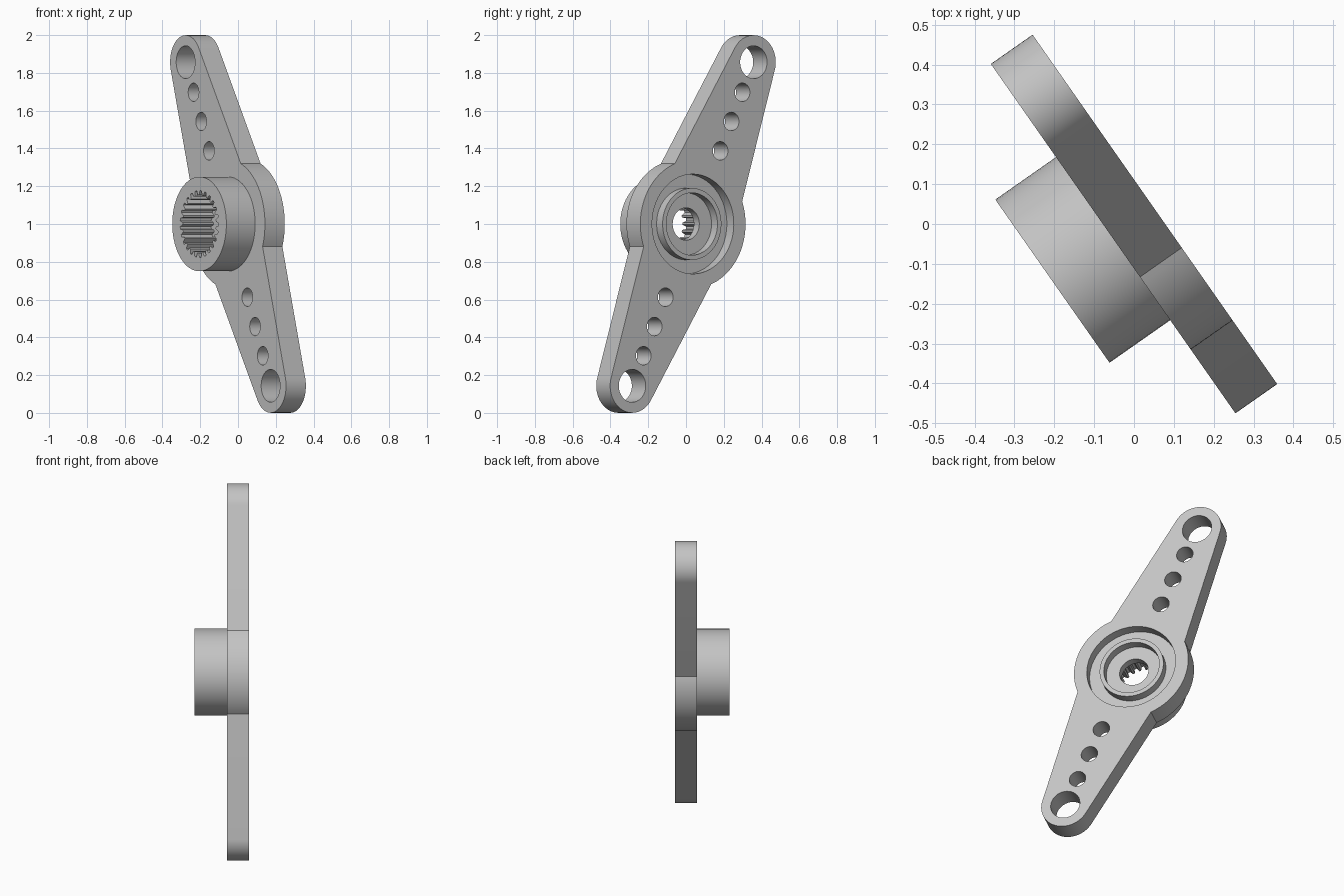
import bpy, bmesh
from math import sin, cos, pi, asin, acos, radians
from mathutils import Matrix, Vector

if "Cube" in bpy.data.objects:
    bpy.data.objects.remove(bpy.data.objects["Cube"])

T = 0.064                 # half plate thickness
REACH, TIP_R = 0.942, 0.143
DISC_R, ROOT_R = 0.34, 0.27

grey = bpy.data.materials.new("light grey plastic")
grey.use_nodes = True
grey.diffuse_color = (0.55, 0.55, 0.55, 1)
grey.node_tree.nodes["Principled BSDF"].inputs["Base Color"].default_value = (0.55, 0.55, 0.55, 1)


def arc(r, a0, a1, n, cx=0.0):
    return [(cx + r * cos(a0 + (a1 - a0) * i / n), r * sin(a0 + (a1 - a0) * i / n))
            for i in range(n + 1)]


def circle(r, cx=0.0, n=64):
    return arc(r, 0, 2 * pi, n, cx)[:-1]


def make_object(name, bm):
    bmesh.ops.recalc_face_normals(bm, faces=bm.faces)
    mesh = bpy.data.meshes.new(name)
    bm.to_mesh(mesh)
    bm.free()
    mesh.materials.append(grey)
    obj = bpy.data.objects.new(name, mesh)
    bpy.context.collection.objects.link(obj)
    return obj


def prism(name, outline, z0, z1):
    bm = bmesh.new()
    face = bm.faces.new([bm.verts.new((x, y, z0)) for x, y in outline])
    top = bmesh.ops.extrude_face_region(bm, geom=[face])["geom"]
    bmesh.ops.translate(bm, vec=(0, 0, z1 - z0),
                        verts=[v for v in top if isinstance(v, bmesh.types.BMVert)])
    return make_object(name, bm)


def tube(name, r0, r1, z0, z1, n=64):
    bm = bmesh.new()
    rings = [[bm.verts.new((x, y, z)) for x, y in circle(r, 0, n)]
             for r, z in ((r0, z0), (r1, z0), (r1, z1), (r0, z1))]
    for k in range(4):
        a, b = rings[k], rings[(k + 1) % 4]
        for i in range(n):
            j = (i + 1) % n
            bm.faces.new((a[i], a[j], b[j], b[i]))
    return make_object(name, bm)


def combine(target, other, operation):
    other.hide_render = True
    mod = target.modifiers.new(other.name, 'BOOLEAN')
    mod.operation, mod.object, mod.solver = operation, other, 'EXACT'
    bpy.context.view_layer.objects.active = target
    bpy.ops.object.modifier_apply(modifier=mod.name)
    bpy.data.objects.remove(other)


# Plate outline: tapered arms with round tips, joined by the central disc
phi = pi / 2 - asin((ROOT_R - TIP_R) / REACH)
join = phi - acos(ROOT_R / DISC_R)
half = arc(TIP_R, -phi, phi, 32, REACH) + arc(DISC_R, join, pi - join, 28)
horn = prism("double_arm_horn", half + [(-x, -y) for x, y in half], -T, T)

# Front hub
combine(horn, prism("hub", circle(0.25), -0.25, -0.03), 'UNION')

# Back recess, groove and inner well
combine(horn, prism("shallow_recess", circle(0.264), 0.055, 0.1), 'DIFFERENCE')
combine(horn, tube("groove", 0.19, 0.264, 0, 0.12), 'DIFFERENCE')
combine(horn, prism("screw_well", circle(0.165), 0, 0.13), 'DIFFERENCE')

# Toothed socket and screw hole
TEETH = 25
socket = []
for i in range(TEETH):
    for r, f in ((0.153, -0.36), (0.177, -0.16), (0.177, 0.16), (0.153, 0.36)):
        a = 2 * pi * (i + f) / TEETH
        socket.append((r * cos(a), r * sin(a)))
combine(horn, prism("toothed_socket", socket, -0.3, -0.05), 'DIFFERENCE')
combine(horn, prism("screw_hole", circle(0.086, 0, 48), -0.1, 0.1), 'DIFFERENCE')

# Linkage holes along both arms
for side in (-1, 1):
    for dist, r in ((0.426, 0.049), (0.597, 0.049), (0.767, 0.049), (REACH, 0.087)):
        combine(horn, prism("linkage_hole", circle(r, side * dist, 40), -0.2, 0.2), 'DIFFERENCE')

# Stand the part up: local x runs along the arms, local z points out of the back
turn, tilt = radians(35), radians(24.6)
back = Vector((cos(turn), sin(turn), 0))
across = Vector((sin(turn), -cos(turn), 0))
along = across * -sin(tilt) + Vector((0, 0, cos(tilt)))
side_axis = back.cross(along)
rot = Matrix((along, side_axis, back)).transposed().to_4x4()
horn.data.transform(Matrix.Translation((0, 0, 1)) @ rot)

bpy.ops.object.select_all(action='DESELECT')
horn.select_set(True)
bpy.context.view_layer.objects.active = horn
bpy.ops.object.shade_smooth_by_angle(angle=radians(25))
